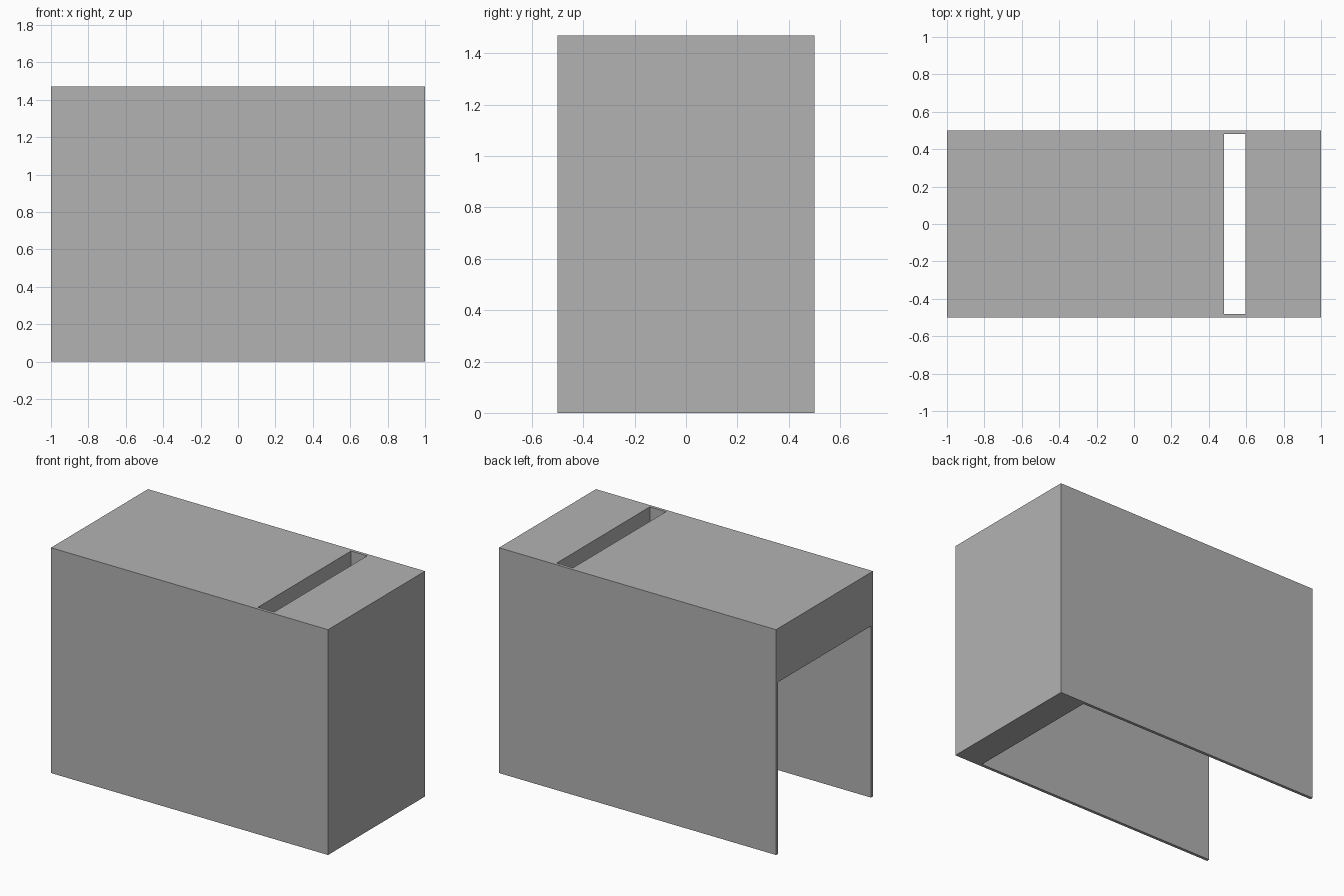
import bpy

if "Cube" in bpy.data.objects:
    bpy.data.objects.remove(bpy.data.objects["Cube"], do_unlink=True)

HEIGHT, HALF_DEPTH = 1.47, 0.5
INNER = 0.48        # inner face of the thin side panels
ROOF_UNDER = 1.12   # underside of the thick top
END_INNER = 0.805   # inner face of the end wall

grey = bpy.data.materials.new("plain_grey")
grey.use_nodes = True
colour = (0.448, 0.448, 0.448, 1)
grey.diffuse_color = colour
grey.node_tree.nodes["Principled BSDF"].inputs["Base Color"].default_value = colour


def box(name, low, high):
    """Axis-aligned box between two corners."""
    bpy.ops.mesh.primitive_cube_add(size=1)
    obj = bpy.context.object
    obj.name = obj.data.name = name
    for v in obj.data.vertices:
        v.co = [h if c > 0 else l for c, l, h in zip(v.co, low, high)]
    obj.data.materials.append(grey)
    return obj


def cut(target, cutter):
    """Subtract the cutter and discard it."""
    mod = target.modifiers.new(cutter.name, 'BOOLEAN')
    mod.operation, mod.solver, mod.object = 'DIFFERENCE', 'EXACT', cutter
    cutter.hide_render = True
    bpy.context.view_layer.objects.active = target
    bpy.ops.object.modifier_apply(modifier=mod.name)
    bpy.data.objects.remove(cutter, do_unlink=True)


# Housing: thick top, thin sides and one closed end
housing = box("housing", (-1, -HALF_DEPTH, 0), (1, HALF_DEPTH, HEIGHT))

# Cavity open at the bottom and at one end
cut(housing, box("cavity_cutter", (-1.2, -INNER, -0.2), (END_INNER, INNER, ROOF_UNDER)))

# Slot through the top, as wide as the cavity
cut(housing, box("slot_cutter", (0.48, -INNER, 1), (0.597, INNER, HEIGHT + 0.2)))
